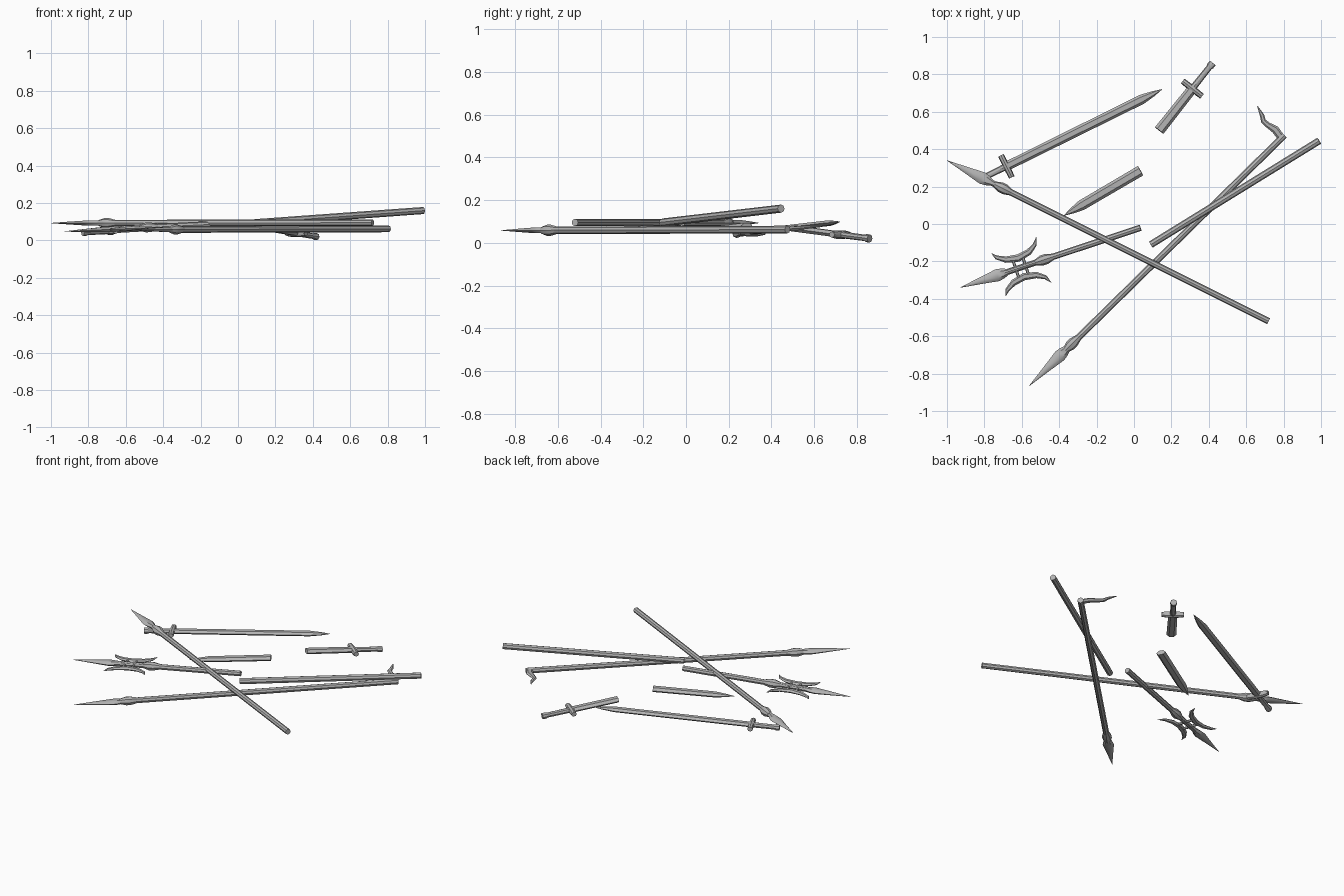
import bpy, bmesh, math
from mathutils import Vector

cube = bpy.data.objects.get("Cube")
if cube:
    bpy.data.objects.remove(cube)

steel = bpy.data.materials.new("worn grey steel")
steel.use_nodes = True
GREY = (0.45, 0.45, 0.45, 1)
steel.diffuse_color = GREY
steel.node_tree.nodes["Principled BSDF"].inputs["Base Color"].default_value = GREY
UP = Vector((0, 0, 1))


def loft(name, path, sizes, sides=8, sharp=40):
    """Skin rings of (half width, half thickness) along a path, with capped ends."""
    bm = bmesh.new()
    rings = []
    for i, p in enumerate(path):
        tangent = (path[min(i + 1, len(path) - 1)] - path[max(i - 1, 0)]).normalized()
        side = UP.cross(tangent).normalized()
        top = tangent.cross(side)
        w, t = sizes[i]
        ring = []
        for k in range(sides):
            a = math.tau * k / sides
            ring.append(bm.verts.new(p + side * w * math.cos(a) + top * t * math.sin(a)))
        rings.append(ring)
    for r, s in zip(rings, rings[1:]):
        for k in range(sides):
            n = (k + 1) % sides
            bm.faces.new((r[k], r[n], s[n], s[k]))
    bm.faces.new(rings[0][::-1])
    bm.faces.new(rings[-1])
    bmesh.ops.recalc_face_normals(bm, faces=bm.faces)
    mesh = bpy.data.meshes.new(name)
    bm.to_mesh(mesh)
    bm.free()
    mesh.materials.append(steel)
    obj = bpy.data.objects.new(name, mesh)
    bpy.context.collection.objects.link(obj)
    bpy.ops.object.select_all(action='DESELECT')
    obj.select_set(True)
    bpy.context.view_layer.objects.active = obj
    bpy.ops.object.shade_smooth_by_angle(angle=math.radians(sharp))
    return obj


class Axis:
    """Straight weapon axis: distance along it and sideways offset."""

    def __init__(self, start, end):
        self.o = Vector(start)
        self.length = (Vector(end) - self.o).length
        self.d = (Vector(end) - self.o).normalized()
        self.s = UP.cross(self.d).normalized()

    def at(self, u, v=0):
        return self.o + self.d * u + self.s * v

    def rod(self, name, profile, sides=8):
        return loft(name, [self.at(p[0]) for p in profile], [p[1:] for p in profile], sides)


def spear(name, axis, widest, collar, r):
    # Leaf blade, swollen socket and shaft
    axis.rod(name + "_head", [(0, .001, .001), (widest * .55, .018, .009), (widest, .033, .015),
                              (widest + .03, .028, .015), (widest + .06, .016, .015),
                              (collar, .016, .015)], 6)
    axis.rod(name + "_socket", [(collar - .05, .016, .016), (collar - .015, .028, .026),
                                (collar + .012, .028, .026), (collar + .05, r, r)])
    axis.rod(name + "_shaft", [(collar, r, r), (axis.length, r, r)])


# Two long spears
spear("upper_spear", Axis((-1, .34, .093), (.72, -.52, .095)), .21, .335, .017)
hooked = Axis((-.56, -.865, .058), (.805, .475, .062))
spear("lower_spear", hooked, .23, .32, .018)

# Curved hook at the butt of the lower spear
hook_path = [(.785, .465), (.755, .505), (.715, .53), (.692, .55), (.685, .58), (.66, .63)]
loft("hook", [Vector((x, y, .065 + i * .002)) for i, (x, y) in enumerate(hook_path)],
     [(.02, .012), (.021, .012), (.015, .01), (.014, .009), (.012, .007), (.002, .002)], 6)

# Loose broken stave
stave = Axis((.09, -.11, .095), (.99, .445, .16))
stave.rod("broken_stave", [(0, .019, .019), (stave.length, .019, .019)])

# Short halberd with twin crescents
halberd = Axis((-.93, -.34, .048), (.035, -.02, .095))
spear("halberd", halberd, .21, .475, .017)
halberd.rod("halberd_neck", [(.25, .015, .015), (.46, .015, .015)])
arc = [(.218, .12), (.235, .092), (.28, .065), (.345, .052), (.41, .065), (.452, .092), (.472, .128)]
arc_sizes = [(.001, .001), (.011, .007), (.017, .01), (.02, .012), (.017, .01), (.011, .007), (.001, .001)]
for label, sign in (("left", 1), ("right", -1)):
    loft(label + "_crescent", [halberd.at(u, v * sign) for u, v in arc], arc_sizes, 6)
for i, u in enumerate((.315, .37)):
    loft("crescent_strut_%d" % i, [halberd.at(u, -.05), halberd.at(u, .05)], [(.008, .008)] * 2, 6)


def hilt(name, axis, guard):
    # Grip with flared pommel, and a cross guard
    axis.rod(name + "_grip", [(0, .02, .019), (.02, .02, .019), (.03, .016, .015), (guard, .018, .016)])
    loft(name + "_guard", [axis.at(guard, v) for v in (-.066, -.03, .03, .066)],
         [(.016, .014), (.017, .02), (.017, .02), (.016, .014)])


# Long sword
sword = Axis((-.83, .235, .042), (.15, .72, .098))
hilt("sword", sword, .165)
L = sword.length
sword.rod("sword_blade", [(.16, .025, .014), (L - .12, .026, .014), (L - .05, .014, .008),
                          (L, .001, .001)], 6)

# Snapped sword hilt with a stub of blade
stub = Axis((.42, .86, .02), (.135, .5, .068))
hilt("broken_sword", stub, .175)
stub.rod("broken_sword_blade", [(.17, .026, .016), (stub.length, .029, .016)], 6)

# Snapped blade tip
tip = Axis((-.375, .045, .05), (.035, .285, .08))
tip.rod("blade_fragment", [(0, .001, .001), (.05, .016, .008), (.11, .028, .015),
                           (tip.length, .029, .016)], 6)
